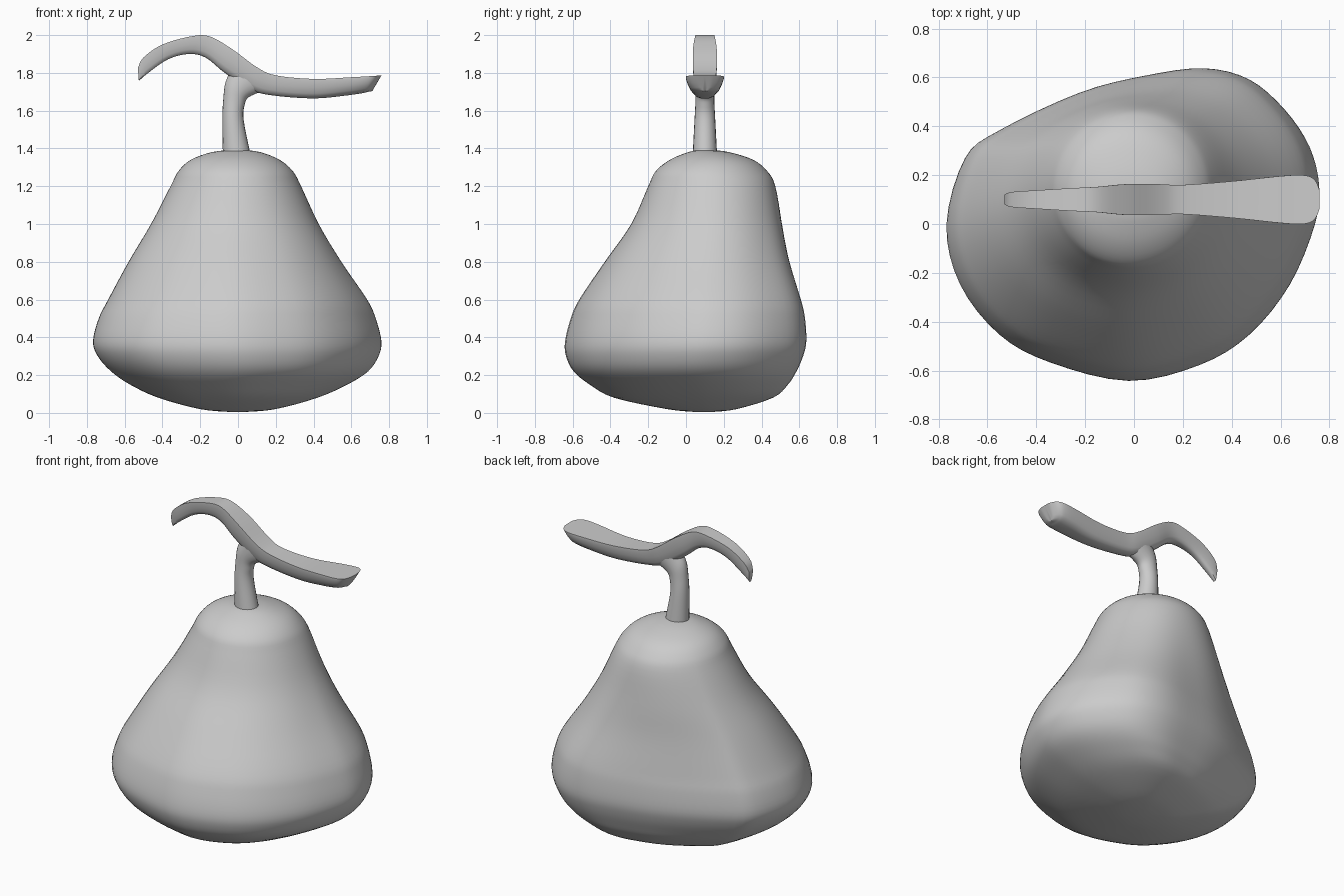
import bpy, bmesh, math
from mathutils import Vector

if "Cube" in bpy.data.objects:
    bpy.data.objects.remove(bpy.data.objects["Cube"])


def spline(pts, steps, closed=False):
    """Catmull-Rom resampling of a list of tuples."""
    n = len(pts)
    get = (lambda i: Vector(pts[i % n])) if closed else (lambda i: Vector(pts[min(max(i, 0), n - 1)]))
    out = []
    for i in range(n if closed else n - 1):
        a, b, c, d = (get(i + k) for k in (-1, 0, 1, 2))
        for s in range(steps):
            t = s / steps
            out.append(0.5 * (2 * b + (c - a) * t + (2 * a - 5 * b + 4 * c - d) * t * t
                              + (3 * b - a - 3 * c + d) * t ** 3))
    if not closed:
        out.append(Vector(pts[-1]))
    return out


def loft(name, rings, angle=35):
    """Skin a stack of equal-sized rings, capping both ends."""
    bm = bmesh.new()
    rows = [[bm.verts.new(p) for p in r] for r in rings]
    n = len(rows[0])
    for a, b in zip(rows, rows[1:]):
        for i in range(n):
            bm.faces.new((a[i], a[(i + 1) % n], b[(i + 1) % n], b[i]))
    bm.faces.new(rows[0])
    bm.faces.new(rows[-1])
    bmesh.ops.recalc_face_normals(bm, faces=bm.faces)
    me = bpy.data.meshes.new(name)
    bm.to_mesh(me)
    bm.free()
    ob = bpy.data.objects.new(name, me)
    bpy.context.collection.objects.link(ob)
    bpy.ops.object.select_all(action='DESELECT')
    ob.select_set(True)
    bpy.context.view_layer.objects.active = ob
    bpy.ops.object.shade_smooth_by_angle(angle=math.radians(angle))
    return ob


def bar(name, spans, shape, steps=5):
    """Loft of sections spanning (x0,z0)-(x1,z1) with half-width w about y = 0.1."""
    rings = []
    for x0, z0, x1, z1, w in spline(spans, steps):
        rings.append([(x0 + (x1 - x0) * t, 0.1 + w * s, z0 + (z1 - z0) * t) for t, s in shape])
    return loft(name, rings)


# pear body: lopsided belly outline blending into a round neck
belly = spline([(-.765, 0), (-.69, .27), (-.55, .385), (-.22, .54), (.05, .61), (.29, .64),
                (.475, .594), (.62, .47), (.72, .32), (.76, .16), (.742, 0), (.64, -.245),
                (.475, -.45), (.27, -.575), (-.02, -.64), (-.34, -.565), (-.55, -.45),
                (-.71, -.245)], 4, closed=True)
# z, x min, x max, y min, y max, belly weight
levels = [(0.005, -.04, .04, .05, .14, .6), (.02, -.2, .2, -.1, .27, .8), (.08, -.42, .42, -.38, .46, 1),
          (.15, -.57, .58, -.51, .54, 1), (.22, -.67, .69, -.595, .585, 1),
          (.3, -.74, .745, -.635, .62, 1), (.38, -.765, .76, -.64, .637, 1),
          (.5, -.735, .73, -.61, .63, 1), (.6, -.685, .685, -.565, .61, .95),
          (.8, -.578, .55, -.43, .555, .7), (1.0, -.46, .43, -.29, .515, .35),
          (1.2, -.357, .335, -.2, .475, .1), (1.28, -.315, .29, -.16, .43, 0),
          (1.34, -.25, .22, -.085, .355, 0), (1.38, -.14, .12, .01, .23, 0),
          (1.393, -.03, .03, .07, .13, 0)]
rings = []
for z, xa, xb, ya, yb, w in spline(levels, 4):
    ring = []
    for p in belly:
        a = math.atan2(p.y / .64, p.x / .76)
        u = p.x / .7625 * w + math.cos(a) * (1 - w)
        v = p.y / .64 * w + math.sin(a) * (1 - w)
        ring.append(((xa + xb) / 2 + u * (xb - xa) / 2, (ya + yb) / 2 + v * (yb - ya) / 2, z))
    rings.append(ring)
loft("pear_body", rings, 60)

# stem, flaring to the right where it meets the leaf
circle = [(.5 - .5 * math.cos(k * math.tau / 20), math.sin(k * math.tau / 20)) for k in range(20)]
bar("stem", [(-.08, 1.36, .068, 1.36, .065), (-.083, 1.55, .03, 1.55, .055),
             (-.078, 1.66, .035, 1.63, .05), (-.066, 1.75, .055, 1.67, .05),
             (-.03, 1.83, .12, 1.70, .05)], circle)

# leaf: flat top, rounded narrower underside, wavy path
half = [(0, 1), (.12, 1), (.45, .9), (.75, .76), (.93, .56), (1, .28)]
profile = [(0, 0)] + half + [(1, 0)] + [(t, -s) for t, s in reversed(half)]
bar("leaf", [(-.53, 1.825, -.525, 1.757, .02), (-.5, 1.882, -.475, 1.80, .031),
             (-.4, 1.95, -.37, 1.872, .038), (-.25, 1.993, -.26, 1.9, .047),
             (-.15, 1.993, -.17, 1.88, .052), (-.03, 1.925, -.07, 1.80, .063),
             (.1, 1.83, .07, 1.71, .063), (.2, 1.787, .19, 1.68, .06),
             (.4, 1.768, .4, 1.665, .075), (.6, 1.777, .57, 1.68, .096),
             (.69, 1.782, .66, 1.693, .1), (.735, 1.785, .69, 1.70, .085),
             (.757, 1.787, .708, 1.703, .045), (.76, 1.787, .711, 1.704, .015)], profile)
